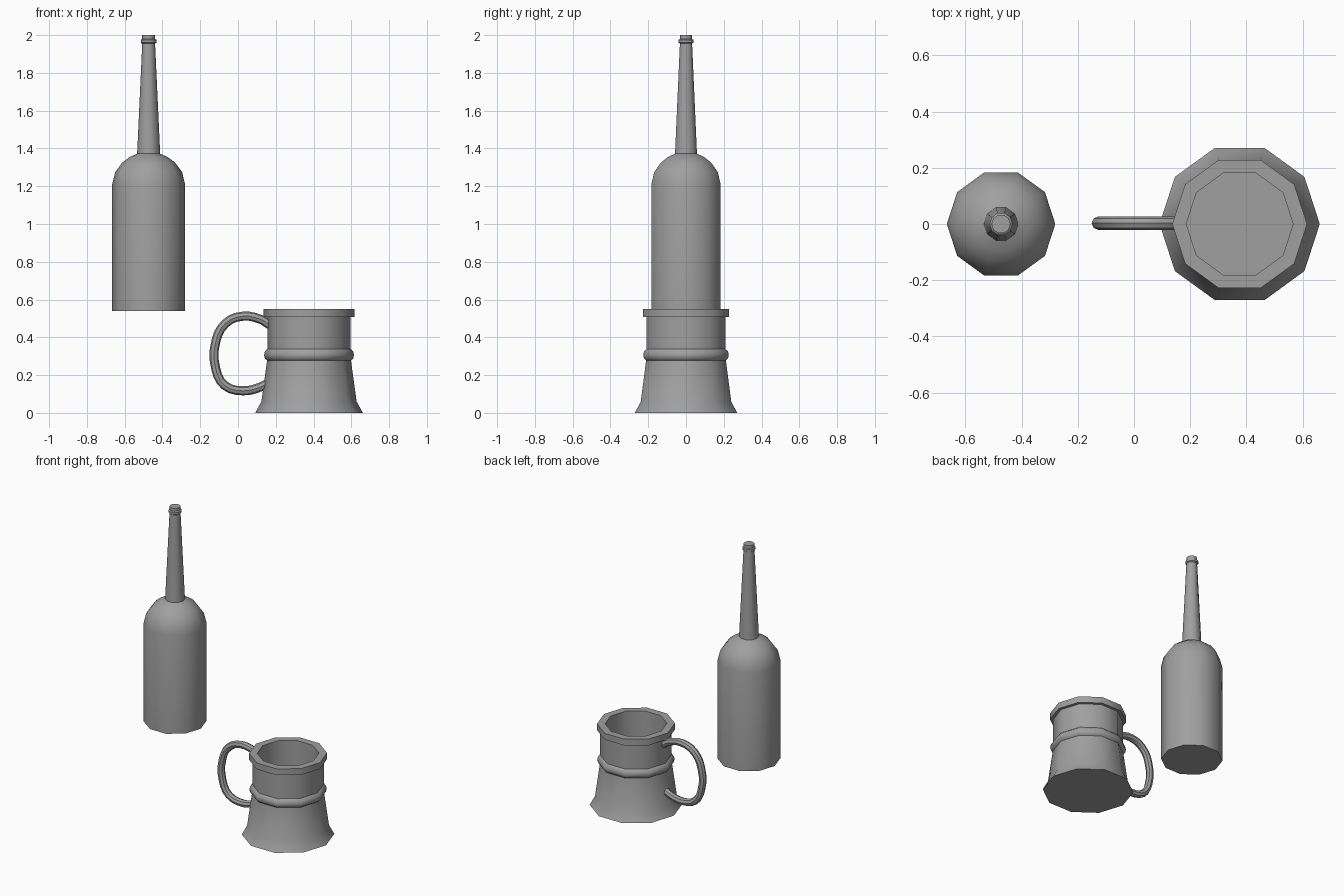
import bpy, bmesh, math

SIDES = 10

cube = bpy.data.objects.get("Cube")
if cube:
    bpy.data.objects.remove(cube, do_unlink=True)

grey = bpy.data.materials.new("plain_grey")
grey.use_nodes = True
grey.diffuse_color = (0.35, 0.35, 0.35, 1)
grey.node_tree.nodes["Principled BSDF"].inputs["Base Color"].default_value = (0.35, 0.35, 0.35, 1)


def smooth(obj):
    bpy.ops.object.select_all(action="DESELECT")
    obj.select_set(True)
    bpy.context.view_layer.objects.active = obj
    bpy.ops.object.shade_smooth_by_angle(angle=math.radians(42))


def lathe(name, x, profile):
    """Turn a (radius, height) profile about a vertical axis and cap both ends."""
    bm = bmesh.new()
    rings = []
    for r, z in profile:
        rings.append([bm.verts.new((r * math.cos(a), r * math.sin(a), z))
                      for a in (math.tau * i / SIDES for i in range(SIDES))])
    for low, high in zip(rings, rings[1:]):
        for i in range(SIDES):
            j = (i + 1) % SIDES
            bm.faces.new((low[i], low[j], high[j], high[i]))
    bm.faces.new(rings[0][::-1])
    bm.faces.new(rings[-1])
    mesh = bpy.data.meshes.new(name)
    bm.to_mesh(mesh)
    bm.free()
    mesh.materials.append(grey)
    obj = bpy.data.objects.new(name, mesh)
    obj.location.x = x
    bpy.context.collection.objects.link(obj)
    smooth(obj)
    return obj


# Bottle: straight body, round shoulder, tapered neck, ring and lip
lathe("bottle", -0.473, [
    (0.193, 0.54), (0.193, 1.21), (0.177, 1.275), (0.14, 1.325), (0.1, 1.355),
    (0.061, 1.372), (0.034, 1.955), (0.041, 1.96), (0.041, 1.975),
    (0.034, 1.98), (0.034, 2.0)])

# Mug: flared foot, raised band, thick rim, hollow inside
lathe("mug", 0.376, [
    (0.285, 0), (0.252, 0.06), (0.222, 0.278), (0.234, 0.288), (0.238, 0.305),
    (0.234, 0.325), (0.22, 0.338), (0.22, 0.507), (0.24, 0.507), (0.24, 0.55),
    (0.19, 0.55), (0.19, 0.04)])

# Handle: round tube swept along a smooth loop
path = [(0.17, 0.465), (0.12, 0.495), (0.025, 0.512), (-0.065, 0.475),
        (-0.117, 0.38), (-0.117, 0.23), (-0.07, 0.145), (0.025, 0.117),
        (0.1, 0.13), (0.155, 0.155)]
curve = bpy.data.curves.new("handle", "CURVE")
curve.dimensions = "3D"
curve.resolution_u = 3
curve.bevel_depth = 0.024
curve.bevel_resolution = 2
curve.use_fill_caps = True
spline = curve.splines.new("BEZIER")
spline.bezier_points.add(len(path) - 1)
for point, (x, z) in zip(spline.bezier_points, path):
    point.co = (x, 0.003, z)
    point.handle_left_type = point.handle_right_type = "AUTO"
curve.materials.append(grey)
handle = bpy.data.objects.new("handle", curve)
bpy.context.collection.objects.link(handle)
bpy.ops.object.select_all(action="DESELECT")
handle.select_set(True)
bpy.context.view_layer.objects.active = handle
bpy.ops.object.convert(target="MESH")
smooth(bpy.context.view_layer.objects.active)
